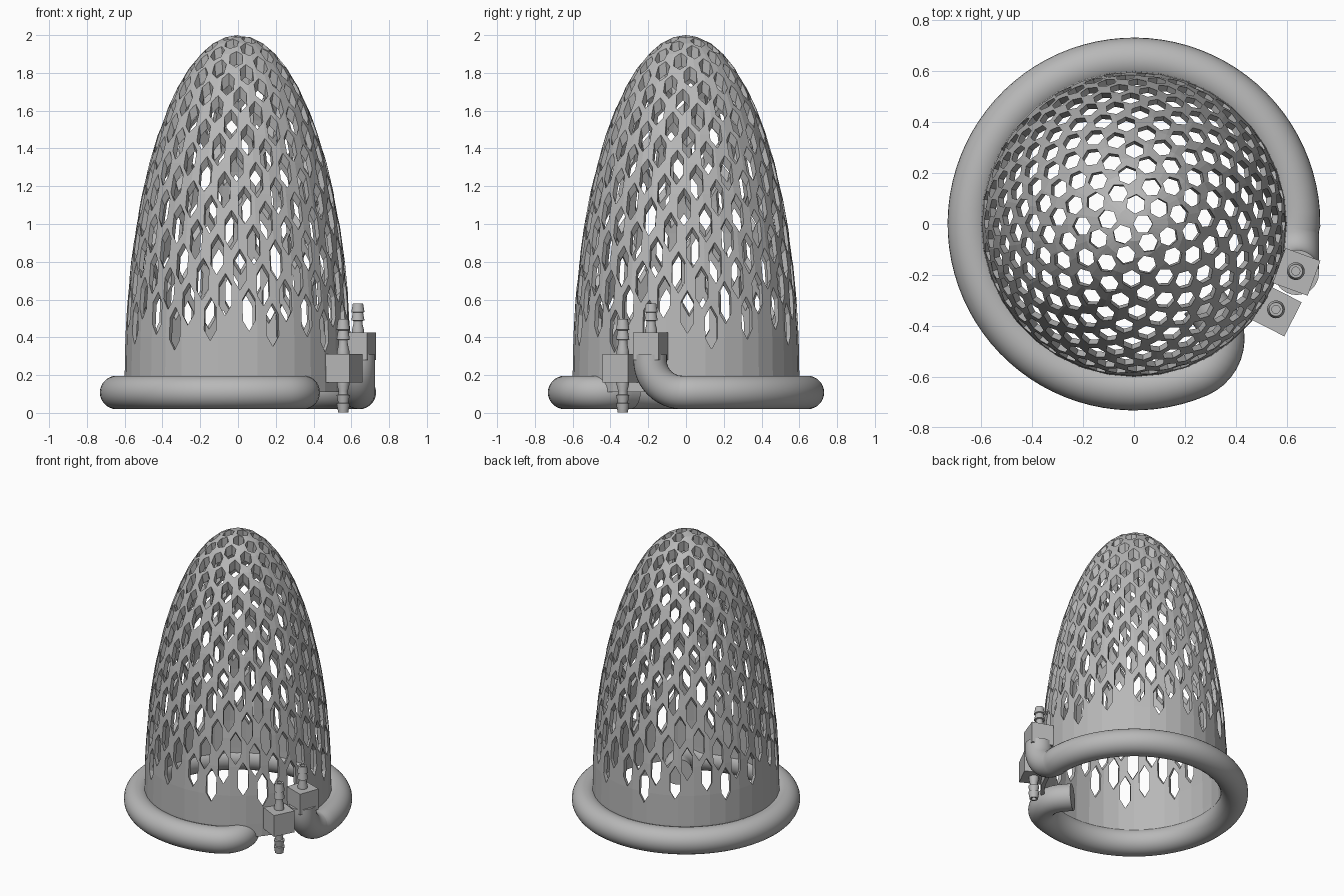
import bpy, bmesh
from math import sin, cos, pi, radians, sqrt
from mathutils import Matrix, Vector

default = bpy.data.objects.get("Cube")
if default:
    bpy.data.objects.remove(default, do_unlink=True)

grey = bpy.data.materials.new("plain grey")
grey.use_nodes = True
grey.diffuse_color = (0.48, 0.48, 0.48, 1)
grey.node_tree.nodes["Principled BSDF"].inputs["Base Color"].default_value = grey.diffuse_color

RADIUS, WALL, BASE, STRETCH = 0.6, 0.025, 0.2, 3.0


def add_mesh(name, bm):
    bmesh.ops.recalc_face_normals(bm, faces=bm.faces[:])
    mesh = bpy.data.meshes.new(name)
    bm.to_mesh(mesh)
    bm.free()
    mesh.materials.append(grey)
    obj = bpy.data.objects.new(name, mesh)
    bpy.context.collection.objects.link(obj)
    return obj


def lathe(bm, profile, segments, matrix=Matrix()):
    """Spin a closed (radius, height) profile around z."""
    verts = [bm.verts.new((r, 0, z)) for r, z in profile]
    edges = [bm.edges.new(pair) for pair in zip(verts, verts[1:] + verts[:1])
             if pair[0].co.xy.length + pair[1].co.xy.length > 1e-5]
    bmesh.ops.spin(bm, geom=verts + edges, cent=(0, 0, 0), axis=(0, 0, 1),
                   angle=2 * pi, steps=segments, use_merge=False)
    bmesh.ops.remove_doubles(bm, verts=bm.verts[:], dist=1e-5)
    bmesh.ops.transform(bm, matrix=matrix, verts=bm.verts[:])


def select_only(obj):
    bpy.ops.object.select_all(action='DESELECT')
    obj.select_set(True)
    bpy.context.view_layer.objects.active = obj


# Tall dome shell, a stretched hemisphere on a short straight skirt
def arc(radius, steps=14):
    return [(radius * cos(i / steps * pi / 2), BASE + STRETCH * radius * sin(i / steps * pi / 2))
            if i < steps else (0, BASE + STRETCH * radius) for i in range(steps + 1)]


bm = bmesh.new()
lathe(bm, [(RADIUS, 0.11)] + arc(RADIUS) + arc(RADIUS - WALL)[::-1] + [(RADIUS - WALL, 0.11)], 36)
dome = add_mesh("perforated_dome", bm)

# Hexagonal cutters in a clockwise golden-angle spiral, stretched with the dome
HOLES, HALF_SPHERE, HOLE_RADIUS = 250, 287, 0.0385
stretch = Matrix.Translation((0, 0, BASE)) @ Matrix.Diagonal((1, 1, STRETCH, 1))
bm = bmesh.new()
for i in range(HOLES):
    h = 1 - (i + 0.5) / HALF_SPHERE
    turn = -i * pi * (3 - sqrt(5))
    ring = sqrt(1 - h * h)
    way = Vector((ring * cos(turn), ring * sin(turn), h))
    place = Matrix.Translation(way * RADIUS) @ way.to_track_quat('Z', 'Y').to_matrix().to_4x4()
    bmesh.ops.create_cone(bm, cap_ends=True, segments=6, radius1=HOLE_RADIUS,
                          radius2=HOLE_RADIUS, depth=0.1, matrix=stretch @ place)
cutter = add_mesh("hole_cutter", bm)
cutter.hide_render = True
cut = dome.modifiers.new("holes", 'BOOLEAN')
cut.operation = 'DIFFERENCE'
cut.solver = 'EXACT'
cut.use_self = True
cut.object = cutter
select_only(dome)
bpy.ops.object.modifier_apply(modifier=cut.name)
bpy.data.objects.remove(cutter, do_unlink=True)

# Pipe around the base: inward elbow, ring, then an upward elbow
LOOP, PIPE, LEVEL = 0.643, 0.0885, 0.108
path = [(0.265, -0.297, LEVEL)]
start, bend = radians(-67), 0.155
centre = Vector((cos(start), sin(start), 0)) * (LOOP - bend)
for i in range(13):
    a = radians(45) + (start - radians(45)) * i / 12
    path.append((centre.x + bend * cos(a), centre.y + bend * sin(a), LEVEL))
for i in range(1, 73):
    a = start - (2 * pi + start) * i / 72
    path.append((LOOP * cos(a), LOOP * sin(a), LEVEL))
rise = 0.17
for i in range(13):
    a = i / 12 * pi / 2
    path.append((LOOP - 0.005, -0.02 - rise * sin(a), LEVEL + rise * (1 - cos(a))))
path.append((LOOP - 0.005, -0.02 - rise, 0.31))

curve = bpy.data.curves.new("ring_pipe", 'CURVE')
curve.dimensions = '3D'
curve.bevel_depth = PIPE
curve.bevel_resolution = 12
curve.use_fill_caps = True
spline = curve.splines.new('POLY')
spline.points.add(len(path) - 1)
for point, co in zip(spline.points, path):
    point.co = (*co, 1)
curve.materials.append(grey)
pipe = bpy.data.objects.new("ring_pipe", curve)
bpy.context.collection.objects.link(pipe)
select_only(pipe)
bpy.ops.object.convert(target='MESH')
bpy.ops.object.shade_smooth_by_angle(angle=radians(40))


# Square blocks with barbed hose nipples
def block(name, x, y, z, size, turn):
    bm = bmesh.new()
    place = Matrix.Translation((x, y, z)) @ Matrix.Rotation(radians(turn), 4, 'Z')
    bmesh.ops.create_cube(bm, size=size, matrix=place)
    add_mesh(name, bm)


def nipple(name, x, y, z, length, flip=False):
    barbs = [(0.032, -0.02), (0.032, 0.1), (0.024, 0.3), (0.024, 0.4), (0.035, 0.42),
             (0.027, 0.68), (0.035, 0.7), (0.027, 1), (0.016, 1), (0.016, 0.1), (0, 0.1), (0, -0.02)]
    place = Matrix.Translation((x, y, z))
    if flip:
        place = place @ Matrix.Rotation(pi, 4, 'X')
    bm = bmesh.new()
    lathe(bm, [(r, h * length) for r, h in barbs], 20, place)
    select_only(add_mesh(name, bm))
    bpy.ops.object.shade_smooth_by_angle(angle=radians(30))


block("upper_block", 0.638, -0.188, 0.352, 0.146, -20)
nipple("upper_block_nipple", 0.635, -0.185, 0.425, 0.155)
block("lower_block", 0.557, -0.34, 0.236, 0.15, -27)
nipple("lower_block_top_nipple", 0.557, -0.335, 0.311, 0.185)
nipple("lower_block_bottom_nipple", 0.557, -0.335, 0.161, 0.158, flip=True)
